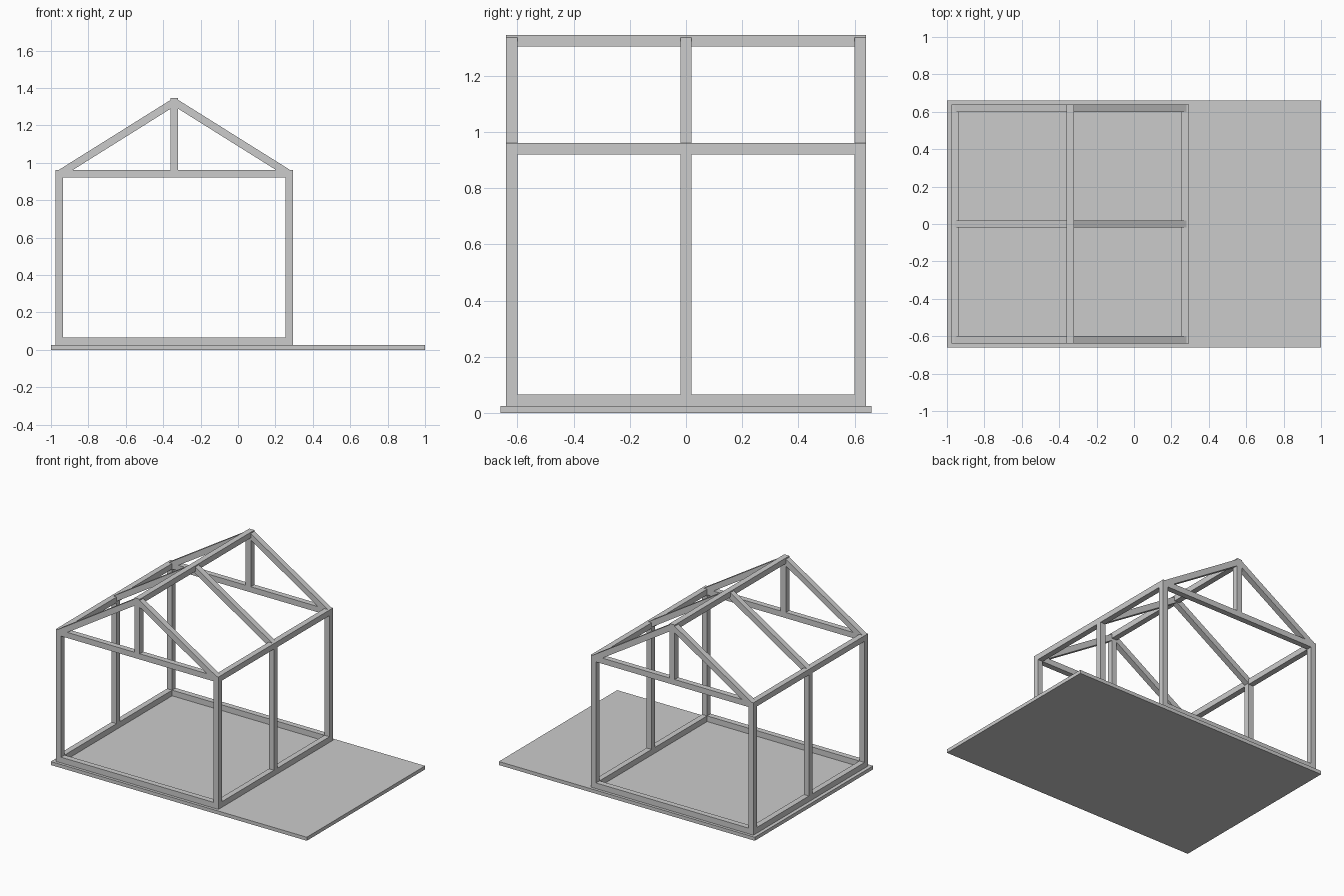
import bpy
from mathutils import Vector

cube = bpy.data.objects.get("Cube")
if cube:
    bpy.data.objects.remove(cube, do_unlink=True)

grey = bpy.data.materials.new("light_grey")
grey.use_nodes = True
colour = (0.6, 0.6, 0.6, 1)
grey.diffuse_color = colour
grey.node_tree.nodes["Principled BSDF"].inputs["Base Color"].default_value = colour

T = 0.04                     # timber thickness
LEFT, RIGHT = 0.275, -0.955  # wall centre lines
RIDGE_X = (LEFT + RIGHT) / 2
END_Y = 0.62
FLOOR, SILL_Z, PLATE_Z, RIDGE_Z = 0.025, 0.045, 0.94, 1.325


def box(name, centre, size):
    bpy.ops.mesh.primitive_cube_add(size=1, location=centre)
    ob = bpy.context.object
    ob.name = name
    ob.scale = size
    bpy.ops.object.transform_apply(location=False, rotation=False, scale=True)
    ob.data.materials.append(grey)
    return ob


def beam(name, start, end):
    """Square timber running between two points."""
    a, b = Vector(start), Vector(end)
    d = b - a
    ob = box(name, (a + b) / 2, (T, T, d.length))
    if abs(d.y) > 0.01:
        ob.rotation_euler.x = 1.5707963
    else:
        ob.rotation_euler.y = Vector((0, 0, 1)).angle(d) * (1 if d.x > 0 else -1)
    return ob


# Base slab
box("base_slab", (0, 0, FLOOR / 2), (2, 1.32, FLOOR))

# Side walls: sill, top plate and three posts each
H = T / 2
for side, x in (("left", LEFT), ("right", RIGHT)):
    for part, z in (("sill", SILL_Z), ("top_plate", PLATE_Z)):
        beam(f"{side}_{part}", (x, -END_Y - H, z), (x, END_Y + H, z))
    for place, y in (("front", -END_Y), ("middle", 0), ("back", END_Y)):
        beam(f"{side}_{place}_post", (x, y, SILL_Z + H), (x, y, PLATE_Z - H))
        beam(f"{side}_{place}_rafter", (x, y, PLATE_Z), (RIDGE_X, y, RIDGE_Z))

# End walls: sill, tie beam and king post
for place, y in (("front", -END_Y), ("back", END_Y)):
    for part, z in (("sill", SILL_Z), ("tie_beam", PLATE_Z)):
        beam(f"{place}_{part}", (RIGHT + H, y, z), (LEFT - H, y, z))
    beam(f"{place}_king_post", (RIDGE_X, y, PLATE_Z + H), (RIDGE_X, y, RIDGE_Z - H))

# Ridge beam
beam("ridge_beam", (RIDGE_X, -END_Y - H, RIDGE_Z), (RIDGE_X, END_Y + H, RIDGE_Z))
